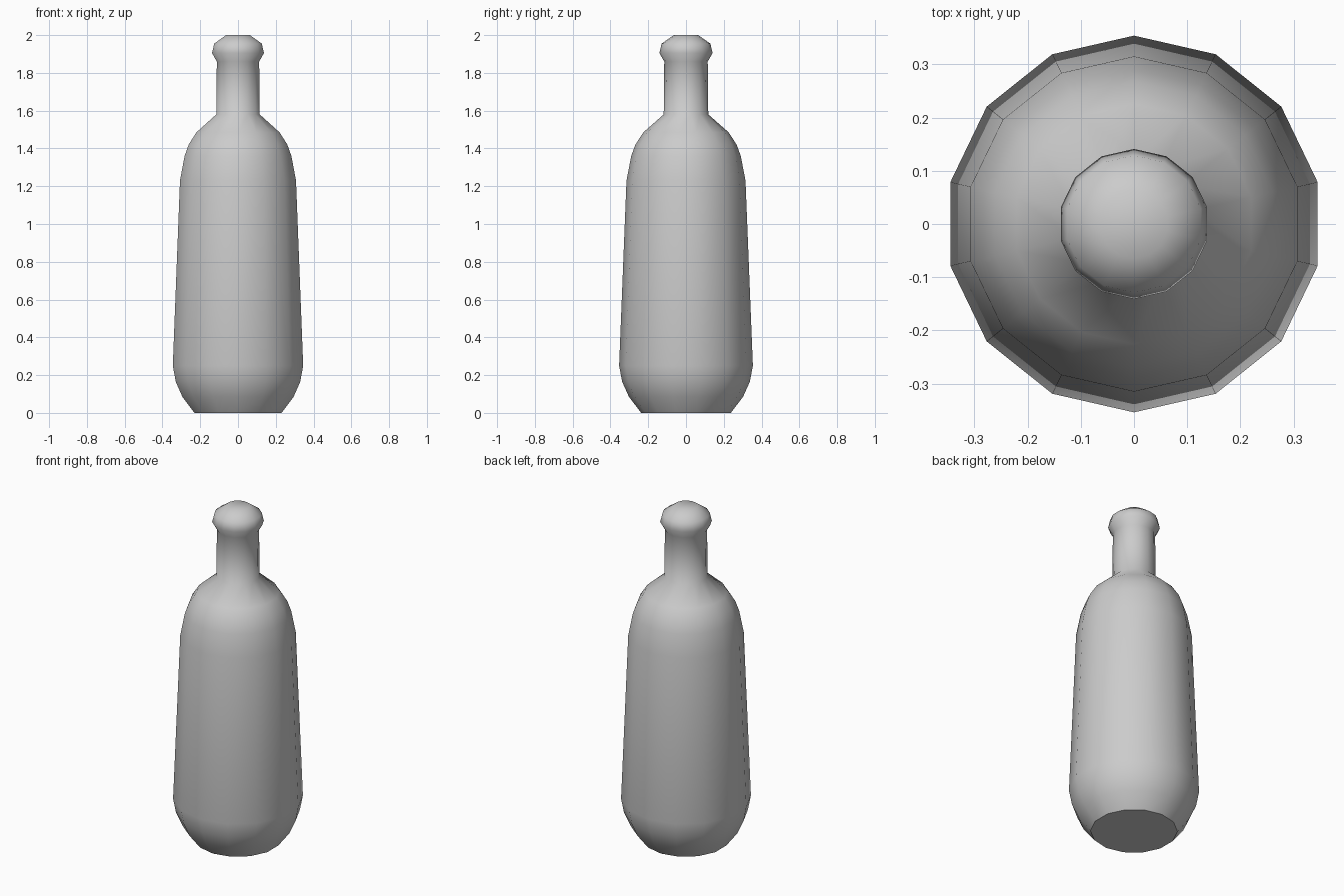
import bpy, bmesh, math

if "Cube" in bpy.data.objects:
    bpy.data.objects.remove(bpy.data.objects["Cube"])

SIDES = 14

# Bottle outline as (radius, height), from base to lip
profile = [
    (0.237, 0.0), (0.302, 0.085), (0.338, 0.165), (0.354, 0.25),   # rounded foot
    (0.315, 1.23), (0.290, 1.36), (0.268, 1.42), (0.226, 1.485),   # body and shoulder
    (0.118, 1.58), (0.115, 1.86),                                  # neck
    (0.141, 1.905), (0.129, 1.955), (0.065, 2.0),                  # lip
]


def lathe(name, points, sides):
    bm = bmesh.new()
    rings = []
    for r, z in points:
        ring = []
        for i in range(sides):
            a = math.pi / 2 + 2 * math.pi * i / sides
            ring.append(bm.verts.new((r * math.cos(a), r * math.sin(a), z)))
        rings.append(ring)
    for low, high in zip(rings, rings[1:]):
        for i in range(sides):
            j = (i + 1) % sides
            bm.faces.new((low[i], low[j], high[j], high[i]))
    # close both ends
    bm.faces.new(rings[0][::-1])
    bm.faces.new(rings[-1])
    mesh = bpy.data.meshes.new(name)
    bm.to_mesh(mesh)
    bm.free()
    obj = bpy.data.objects.new(name, mesh)
    bpy.context.collection.objects.link(obj)
    return obj


bottle = lathe("bottle", profile, SIDES)

# Smooth sides, crisp base edge
bpy.context.view_layer.objects.active = bottle
bottle.select_set(True)
bpy.ops.object.shade_smooth_by_angle(angle=math.radians(50))
